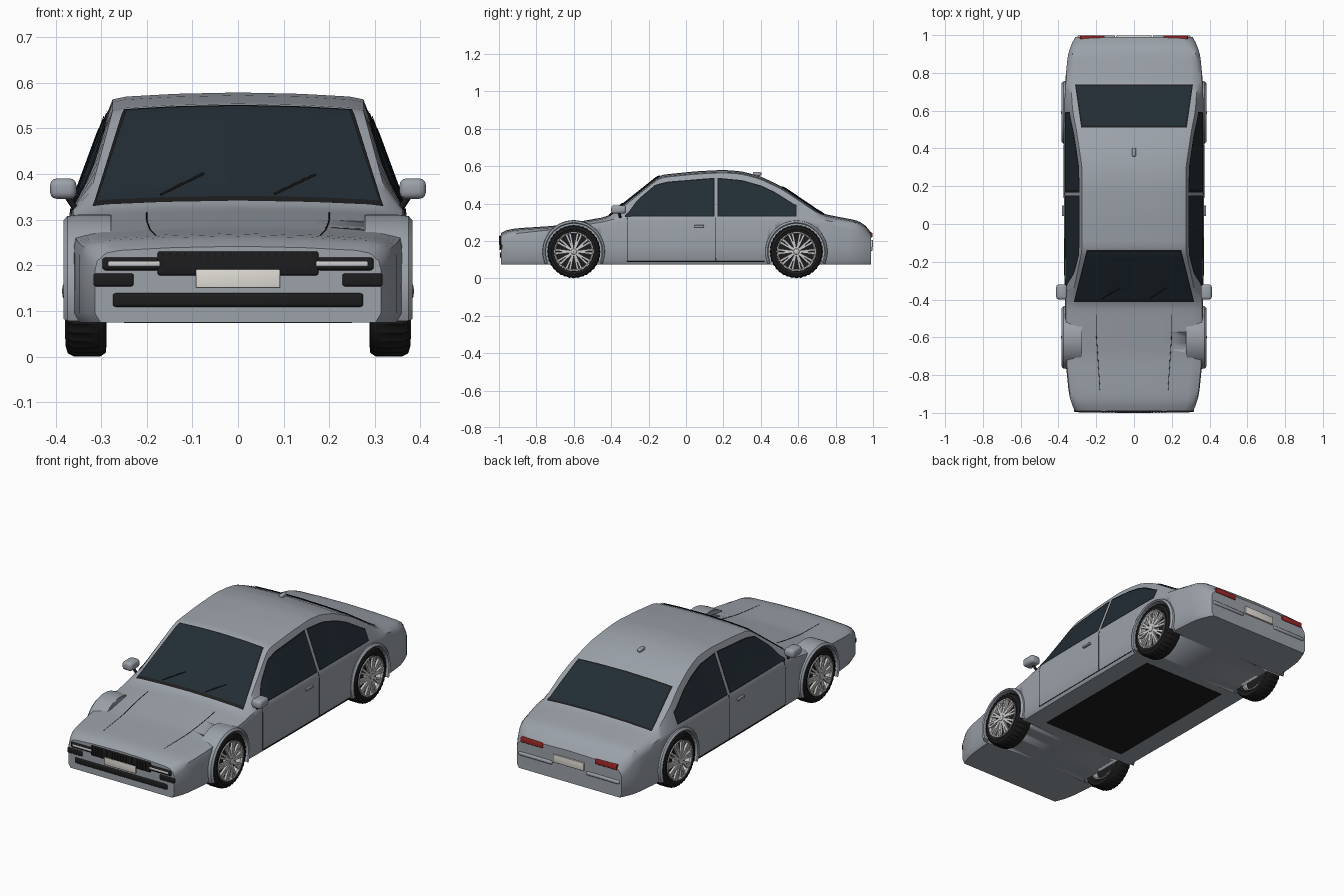
import bpy, bmesh
from math import sin, cos, pi, radians
from mathutils import Vector

if "Cube" in bpy.data.objects:
    bpy.data.objects.remove(bpy.data.objects["Cube"])


def material(name, r, g, b):
    m = bpy.data.materials.new(name)
    m.diffuse_color = (r, g, b, 1)
    m.use_nodes = True
    m.node_tree.nodes["Principled BSDF"].inputs["Base Color"].default_value = m.diffuse_color
    return m


PAINT = material("paint", .33, .36, .40)
BLACK = material("black_trim", .012, .012, .013)
GLASS = material("dark_glass", .016, .026, .035)
METAL = material("bright_metal", .55, .57, .56)
PLATE = material("plate_white", .75, .72, .67)
RED = material("red_lens", .35, .02, .02)


def finish(name, bm, mat, angle=35):
    bmesh.ops.recalc_face_normals(bm, faces=bm.faces)
    me = bpy.data.meshes.new(name)
    bm.to_mesh(me)
    bm.free()
    ob = bpy.data.objects.new(name, me)
    bpy.context.collection.objects.link(ob)
    me.materials.append(mat)
    bpy.ops.object.select_all(action='DESELECT')
    ob.select_set(True)
    bpy.context.view_layer.objects.active = ob
    bpy.ops.object.shade_smooth_by_angle(angle=radians(angle))
    return ob


def skin(name, rings, mat, closed=False, wrap=False, caps=False):
    """Quads between successive point rows."""
    bm = bmesh.new()
    vs = [[bm.verts.new(p) for p in r] for r in rings]
    n = len(vs[0])
    for i in range(len(vs) if wrap else len(vs) - 1):
        a, b = vs[i], vs[(i + 1) % len(vs)]
        for j in range(n if closed else n - 1):
            k = (j + 1) % n
            bm.faces.new((a[j], a[k], b[k], b[j]))
    if caps:
        bm.faces.new(vs[0])
        bm.faces.new(vs[-1])
    return finish(name, bm, mat)


def lathe(name, prof, cy, s, mat, a0=0, a1=360, segs=72, tooth=0):
    """Turn a closed (x, r) profile about a wheel axle."""
    full = a1 - a0 == 360
    rings = []
    for i in range(segs if full else segs + 1):
        a = radians(a0 + (a1 - a0) * i / segs)
        ring = []
        for x, r in prof:
            if r > .135 and i % 2:
                r -= tooth
            ring.append((s * x, cy + r * cos(a), AXLE + r * sin(a)))
        rings.append(ring)
    return skin(name, rings, mat, True, full, not full)


def box(name, c, size, mat, bevel=.004):
    bm = bmesh.new()
    bmesh.ops.create_cube(bm, size=1)
    for v in bm.verts:
        v.co = Vector(c) + Vector([v.co[i] * size[i] for i in range(3)])
    if bevel:
        bmesh.ops.bevel(bm, geom=bm.edges[:], offset=bevel, segments=3, profile=.5, affect='EDGES')
    return finish(name, bm, mat)


def tube(name, pts, r, mat):
    cu = bpy.data.curves.new(name, 'CURVE')
    cu.dimensions = '3D'
    cu.bevel_depth = r
    cu.bevel_resolution = 1
    cu.use_fill_caps = True
    sp = cu.splines.new('POLY')
    sp.points.add(len(pts) - 1)
    for p, q in zip(sp.points, pts):
        p.co = (*q, 1)
    cu.materials.append(mat)
    ob = bpy.data.objects.new(name, cu)
    bpy.context.collection.objects.link(ob)
    bpy.ops.object.select_all(action='DESELECT')
    ob.select_set(True)
    bpy.context.view_layer.objects.active = ob
    bpy.ops.object.convert(target='MESH')


def lerp(tab, y):
    if y <= tab[0][0]:
        return tab[0][1]
    for (a, p), (b, q) in zip(tab, tab[1:]):
        if y <= b:
            return p + (q - p) * (y - a) / (b - a)
    return tab[-1][1]


def soft(tab, y):
    return sum(lerp(tab, y + d * .012) for d in (-2, -1, 0, 1, 2)) / 5


# Body guide lines along y: centreline height, belt height, half width, roof/hood edge
TOP = [(-1, .23), (-.97, .258), (-.9, .268), (-.7, .281), (-.42, .33), (-.14, .553), (.05, .572), (.2, .58),
       (.3, .572), (.4, .545), (.52, .487), (.73, .345), (.92, .309), (.97, .28), (1, .22)]
BELT = [(-1, .2), (-.95, .235), (-.7, .262), (-.45, .3), (-.35, .325), (.6, .325), (.75, .31), (.93, .27), (1, .19)]
WIDTH = [(-1, .305), (-.97, .325), (-.9, .345), (-.75, .36), (-.5, .365), (0, .37), (.5, .37), (.75, .365),
         (.9, .35), (.97, .325), (1, .3)]
EDGE = [(-1, .28), (-.95, .315), (-.7, .335), (-.42, .335), (-.14, .275), (.3, .275), (.5, .305), (.6, .325),
        (.75, .335), (.93, .325), (1, .27)]
BASE, AXLE = .075, .143


def half_section(y):
    t, b, w, e = (soft(k, y) for k in (TOP, BELT, WIDTH, EDGE))
    d = .015
    return [(0, BASE), (w - .012, BASE), (w, BASE + .02), (w, .17), (w, b - .02), (w - .005, b),
            (e, t - d), (e - .03, t - d * .6), (e * .5, t - d * .2), (0, t)]


def top_z(x, y):
    return lerp(half_section(y)[:5:-1], abs(x))


def side_x(y, z):
    h = half_section(y)
    return lerp([(p[1], p[0]) for p in h[3:7]], z)


# Body shell with wheel openings cut out
rings = []
for i in range(67):
    y = -.99 + 1.98 * i / 66
    h = half_section(y)
    rings.append([(x, y, z) for x, z in h] + [(-x, y, z) for x, z in h[-2:0:-1]])
body = skin("body_shell", rings, PAINT, True, caps=True)
AXLES = (("front", -.6), ("rear", .59))
for end, cy in AXLES:
    for s in (1, -1):
        bm = bmesh.new()
        n = 48
        for x in (.28, .5):
            bm.faces.new([bm.verts.new((s * x, cy + .155 * cos(2 * pi * k / n), AXLE + .155 * sin(2 * pi * k / n)))
                          for k in range(n)])
        bmesh.ops.bridge_loops(bm, edges=bm.edges[:])
        cutter = finish("wheel_cutter", bm, PAINT)
        cutter.hide_render = True
        mod = body.modifiers.new("opening", 'BOOLEAN')
        mod.operation, mod.solver, mod.object = 'DIFFERENCE', 'EXACT', cutter
        bpy.context.view_layer.objects.active = body
        bpy.ops.object.modifier_apply(modifier=mod.name)
        bpy.data.objects.remove(cutter)
box("floor_pan", (0, 0, .0765), (.5, .8, .006), BLACK, 0)

# Wheels, arches and inner wells
for end, cy in AXLES:
    for s in (1, -1):
        lathe(end + "_arch", [(.28, .149), (.378, .149), (.383, .155), (.374, .165), (.35, .168), (.28, .168)],
              cy, s, PAINT, -23, 203, 48)
        lathe(end + "_wheel_well", [(.276, .001), (.286, .001), (.286, .166), (.276, .166)], cy, s, PAINT, -20, 200, 48)
        lathe(end + "_tyre", [(.3, .1), (.288, .115), (.29, .135), (.302, .143), (.33, .143), (.36, .143),
                              (.373, .136), (.378, .12), (.374, .106), (.35, .1)], cy, s, BLACK, tooth=.004)
        lathe(end + "_rim", [(.3, .1), (.37, .1), (.379, .105), (.379, .1), (.372, .094), (.3, .094)], cy, s, METAL)
        lathe(end + "_brake_disc", [(.335, .001), (.345, .001), (.345, .095), (.335, .095)], cy, s, BLACK)
        lathe(end + "_hub", [(.34, .001), (.386, .001), (.384, .014), (.376, .021), (.34, .021)], cy, s, METAL)
        bm = bmesh.new()
        for k in range(20):
            a = 2 * pi * (k // 2) / 10 + (.1 if k % 2 else -.1)
            r = bmesh.ops.create_cube(bm, size=1)
            for v in r['verts']:
                rad = .057 + v.co.y * .082
                t = v.co.z * (.009 if v.co.y < 0 else .012)
                v.co = (s * (.374 + v.co.x * .012 - v.co.y * .004), cy + rad * cos(a) - t * sin(a),
                        AXLE + rad * sin(a) + t * cos(a))
        finish(end + "_spokes", bm, METAL)


# Windscreen and rear window with black surrounds
def top_glass(name, y0, w0, y1, w1, lift, mat):
    rows = []
    for i in range(15):
        y, w = y0 + (y1 - y0) * i / 14, w0 + (w1 - w0) * i / 14
        rows.append([(w * (j / 10 - 1), y, top_z(w * (j / 10 - 1), y) + lift) for j in range(21)])
    skin(name, rows, mat)


top_glass("windscreen_seal", -.412, .319, -.138, .25, .003, BLACK)
top_glass("windscreen", -.4, .311, -.147, .244, .006, GLASS)
top_glass("rear_window_seal", .512, .28, .738, .312, .003, BLACK)
top_glass("rear_window", .522, .272, .73, .304, .006, GLASS)

# Side windows follow the sloping cabin sides
FRONT_W = [(-.32, .33), (-.26, .412), (-.165, .493), (-.1, .51), (.145, .53)]
REAR_W = [(.175, .53), (.3, .518), (.4, .49), (.475, .455), (.585, .385)]
for s in (1, -1):
    for name, tab in (("front_side", FRONT_W), ("rear_side", REAR_W)):
        for part, g, lift, mat in (("_seal", .007, .003, BLACK), ("_window", 0, .006, GLASS)):
            y0, y1 = tab[0][0] - g, tab[-1][0] + g
            rows = []
            for i in range(25):
                y = y0 + (y1 - y0) * i / 24
                lo, hi = .337 - g, max(lerp(tab, y) + g, .338)
                if y < -.3:
                    lo = min(lo, .328)
                rows.append([(s * (side_x(y, lo + (hi - lo) * j / 5) + lift), y, lo + (hi - lo) * j / 5)
                             for j in range(6)])
            skin(name + part, rows, mat)
    # Door gaps, handle, mirror, hood gap
    for y in (-.315, .16):
        tube("door_gap", [(s * (side_x(y, z) + .0005), y, z) for z in (.09, .2, .29, .325)], .002, BLACK)
    tube("sill_gap", [(s * side_x(y, .09), y, .09) for y in (-.315, -.1, .16, .42)], .002, BLACK)
    box("door_handle", (s * .374, .07, .278), (.014, .055, .012), PAINT, .003)
    box("mirror", (s * .383, -.36, .368), (.058, .08, .045), PAINT, .015)
    tube("mirror_stalk", [(s * .352, -.35, .318), (s * .375, -.357, .352)], .007, BLACK)
    tube("hood_gap", [(s * (.18 + .02 * min(1, (y + .88) / .3)), y, top_z(.195, y))
                      for y in [-.88 + .04 * k for k in range(11)]], .0015, BLACK)
    # Front lamps and vents
    box("headlight_housing", (s * .235, -.985, .203), (.125, .025, .028), BLACK, .007)
    box("headlight", (s * .228, -.992, .203), (.115, .014, .013), METAL, .004)
    box("front_vent", (s * .273, -.983, .168), (.088, .024, .028), BLACK, .005)
    # Rear lamps and bumper bars
    box("tail_light", (s * .22, .986, .232), (.13, .022, .026), RED, .004)
    box("rear_bumper_bar", (s * .2, .985, .155), (.2, .026, .02), PAINT, .008)

# Wipers
for x0, x1 in ((-.17, -.075), (.08, .17)):
    pts = []
    for k in range(5):
        x, y = x0 + (x1 - x0) * k / 4, -.396 + .056 * k / 4
        pts.append((x, y, top_z(x, y) + .009))
    tube("wiper", pts, .0025, BLACK)

# Grille, lower intake, plates and roof aerial
box("grille", (0, -.985, .204), (.352, .024, .052), BLACK, .004)
for k in range(21):
    box("grille_slat", (-.165 + .0165 * k, -.996, .204), (.005, .008, .046), BLACK, 0)
box("lower_intake", (0, -.984, .124), (.55, .022, .031), BLACK, .007)
box("front_plate", (0, -.996, .171), (.184, .01, .04), PLATE, .002)
box("rear_plate", (0, .992, .185), (.184, .014, .042), PLATE, .002)
box("roof_aerial", (0, .38, .558), (.022, .046, .02), PAINT, .008)
